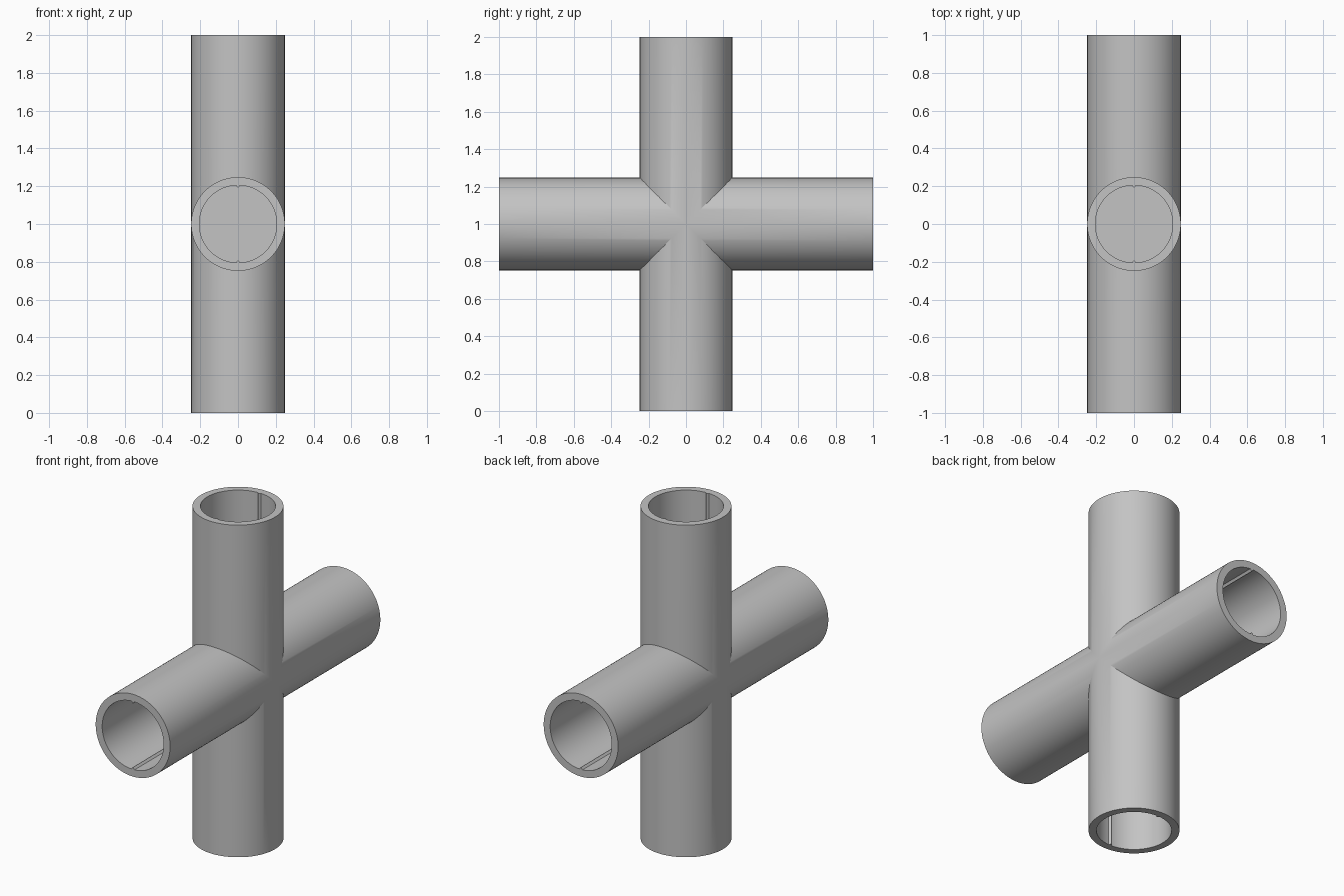
import bpy, bmesh, math
from mathutils import Matrix, Vector

cube = bpy.data.objects.get("Cube")
if cube:
    bpy.data.objects.remove(cube, do_unlink=True)

SEGMENTS = 120
OUTER, BORE, RIB = 0.248, 0.205, 0.013
LENGTH, FLOOR = 1.0, 0.25

grey = bpy.data.materials.new("plain grey")
grey.use_nodes = True
colour = (0.55, 0.55, 0.55, 1)
grey.diffuse_color = colour
grey.node_tree.nodes["Principled BSDF"].inputs["Base Color"].default_value = colour

bm = bmesh.new()


def ring(turn, radius, height):
    """Loop of vertices around an arm; radius and height depend on the step."""
    verts = []
    for i in range(SEGMENTS):
        a = math.tau * i / SEGMENTS
        r = radius(i)
        p = Vector((r * math.cos(a), r * math.sin(a), height(r * math.sin(a))))
        verts.append(bm.verts.new(turn @ p))
    return verts


def bridge(a, b):
    for i in range(SEGMENTS):
        j = (i + 1) % SEGMENTS
        bm.faces.new((a[i], a[j], b[j], b[i]))


def outer_radius(i):
    return OUTER


def bore_radius(i):
    # two thin ribs on opposite sides of the bore
    return BORE - (RIB if i % (SEGMENTS // 2) == SEGMENTS // 4 else 0)


# Four socket arms, mitred where they meet at the centre
for k in range(4):
    turn = Matrix.Rotation(k * math.pi / 2, 3, 'X')
    loops = [ring(turn, outer_radius, abs),
             ring(turn, outer_radius, lambda y: LENGTH),
             ring(turn, bore_radius, lambda y: LENGTH),
             ring(turn, bore_radius, lambda y: FLOOR)]
    for a, b in zip(loops, loops[1:]):
        bridge(a, b)
    bm.faces.new(loops[-1])  # socket floor

bmesh.ops.remove_doubles(bm, verts=bm.verts, dist=0.0001)
bmesh.ops.recalc_face_normals(bm, faces=bm.faces)
bmesh.ops.translate(bm, verts=bm.verts, vec=(0, 0, LENGTH))

mesh = bpy.data.meshes.new("cross_pipe_connector")
bm.to_mesh(mesh)
bm.free()
mesh.materials.append(grey)
connector = bpy.data.objects.new("cross_pipe_connector", mesh)
bpy.context.collection.objects.link(connector)

# Smooth walls with crisp rims, ribs and seams
bpy.ops.object.select_all(action='DESELECT')
connector.select_set(True)
bpy.context.view_layer.objects.active = connector
bpy.ops.object.shade_smooth_by_angle(angle=math.radians(25))
